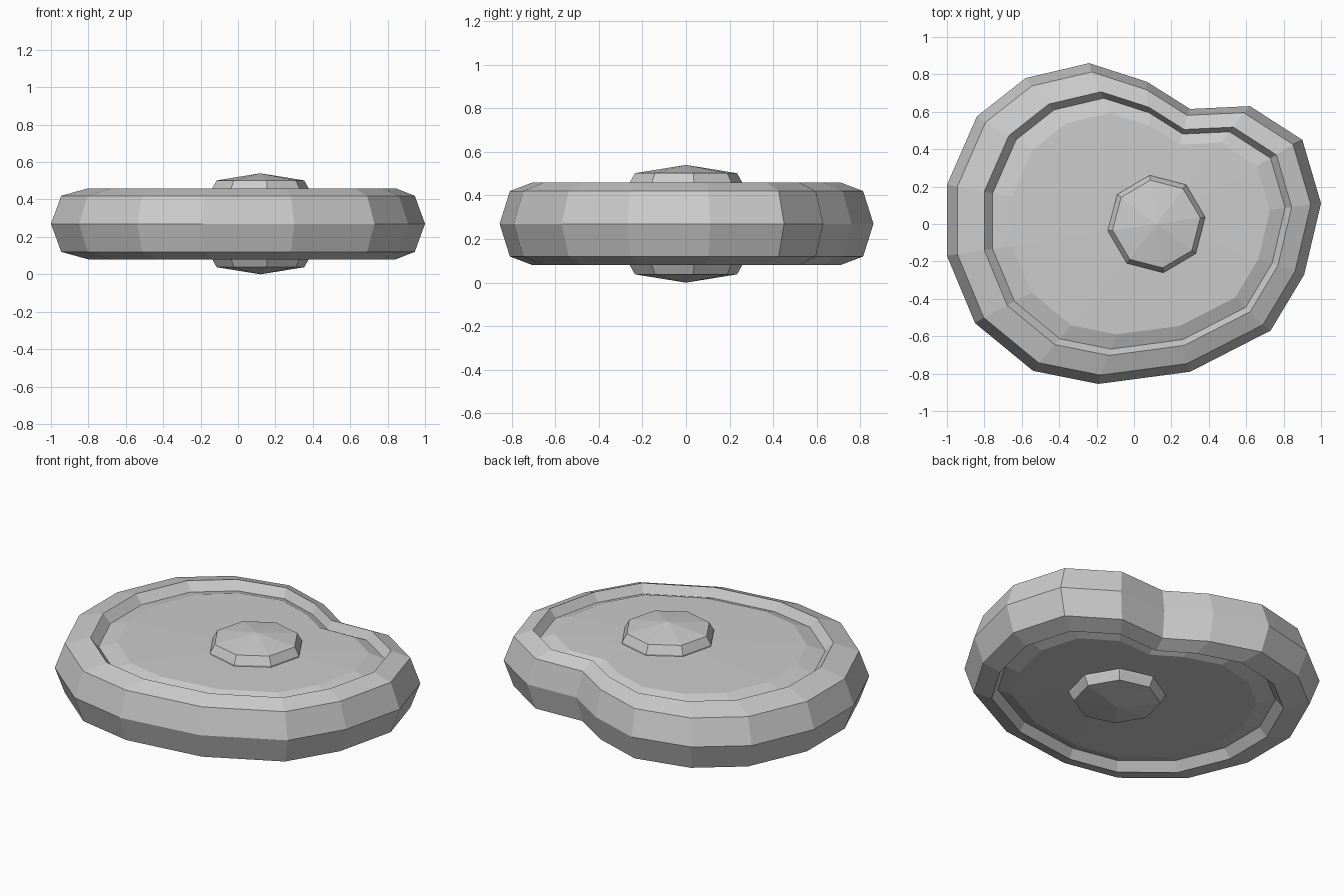
import bpy
import bmesh
from math import cos, sin, pi

if "Cube" in bpy.data.objects:
    bpy.data.objects.remove(bpy.data.objects["Cube"])

MID = 0.27     # height of the horizontal symmetry plane
CX = 0.12      # bone centre, which the inner rings shrink towards


def lathe_outline(name, outline, steps, apex):
    """Stack scaled copies of an outline, cap them with a point, mirrored about MID.
    steps: (scale, centre x, height above MID), first one on the plane."""
    bm = bmesh.new()
    mid_ring = None
    for sign in (1, -1):
        rings = []
        for scale, cx, h in steps:
            if h == 0 and mid_ring:
                rings.append(mid_ring)
                continue
            rings.append([bm.verts.new((cx + (x - cx) * scale, y * scale, MID + sign * h))
                          for x, y in outline])
        mid_ring = rings[0]
        tip = bm.verts.new((CX, 0, MID + sign * apex))
        n = len(outline)
        for a, b in zip(rings, rings[1:]):
            for i in range(n):
                j = (i + 1) % n
                bm.faces.new((a[i], a[j], b[j], b[i]))
        for i in range(n):
            bm.faces.new((rings[-1][i], rings[-1][(i + 1) % n], tip))
    bmesh.ops.recalc_face_normals(bm, faces=bm.faces)
    mesh = bpy.data.meshes.new(name)
    bm.to_mesh(mesh)
    bm.free()
    obj = bpy.data.objects.new(name, mesh)
    bpy.context.collection.objects.link(obj)
    return obj


# Steak slab: fat rim, groove and slightly raised meat
steak = [(-0.24, 0.86), (0.07, 0.76), (0.30, 0.615), (0.62, 0.63),
         (0.90, 0.45), (1.0, 0.11), (0.91, -0.27), (0.73, -0.57),
         (0.30, -0.79), (-0.19, -0.855), (-0.54, -0.785), (-0.85, -0.53),
         (-1.0, -0.17), (-1.0, 0.21), (-0.84, 0.575), (-0.58, 0.78)]
lathe_outline("steak_slab", steak,
              [(1, 0, 0), (0.945, 0, 0.15), (0.822, CX, 0.19),
               (0.782, CX, 0.14), (0.69, CX, 0.17)], 0.18)

# Round bone passing through the slab
bone = [(CX + 0.263 * cos(i * pi / 4 + 0.14), 0.263 * sin(i * pi / 4 + 0.14))
        for i in range(8)]
lathe_outline("bone", bone, [(1, CX, 0), (1, CX, 0.185), (0.9, CX, 0.232)], 0.27)
